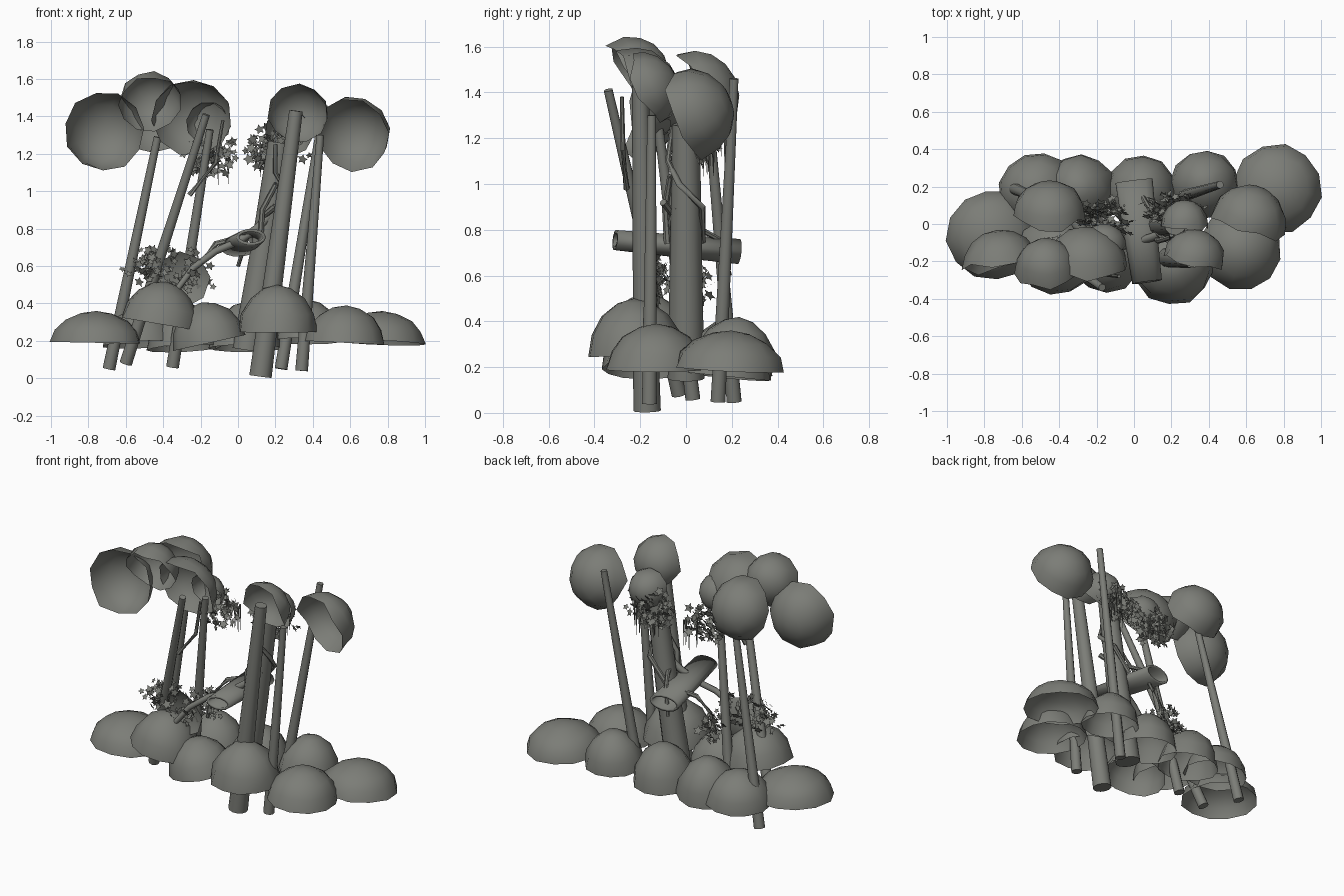
import bpy, bmesh, math, random
from mathutils import Vector

random.seed(4)
old = bpy.data.objects.get("Cube")
if old:
    bpy.data.objects.remove(old)

stone = bpy.data.materials.new("stone grey")
stone.use_nodes = True
COLOUR = (0.2, 0.205, 0.185, 1)
stone.diffuse_color = COLOUR
stone.node_tree.nodes["Principled BSDF"].inputs["Base Color"].default_value = COLOUR


def finish(name, bm, smooth=True):
    mesh = bpy.data.meshes.new(name)
    bm.to_mesh(mesh)
    bm.free()
    mesh.materials.append(stone)
    obj = bpy.data.objects.new(name, mesh)
    bpy.context.collection.objects.link(obj)
    if smooth:
        bpy.ops.object.select_all(action='DESELECT')
        obj.select_set(True)
        bpy.context.view_layer.objects.active = obj
        bpy.ops.object.shade_smooth_by_angle(angle=math.radians(50))
    return obj


def shell(name, centre, radius, height, axis, ragged=0.0, sides=12, rows=4, flare=1.0):
    """Open bowl whose rim lies at centre and whose crown points along axis."""
    bm = bmesh.new()
    turn = Vector(axis).to_track_quat('Z', 'Y')
    spin = random.random()
    rings = []
    for i in range(rows):
        a = math.pi / 2 * i / rows
        ring = []
        for j in range(sides):
            t = math.tau * (j + spin) / sides
            r = radius * math.cos(a) ** flare * random.uniform(0.96, 1.03)
            z = height * math.sin(a)
            if i == 0:
                z += random.uniform(-ragged, ragged)
            p = Vector((r * math.cos(t), r * math.sin(t), z))
            ring.append(bm.verts.new(turn @ p + Vector(centre)))
        rings.append(ring)
    top = bm.verts.new(turn @ Vector((0, 0, height)) + Vector(centre))
    for j in range(sides):
        k = (j + 1) % sides
        for low, high in zip(rings, rings[1:]):
            bm.faces.new((low[j], low[k], high[k], high[j]))
        bm.faces.new((rings[-1][j], rings[-1][k], top))
    finish(name, bm)


def tube(name, points, r0, r1, sides=10, flat=1.0, capped=True):
    """Tapered round bar along a path; flat squeezes it vertically."""
    pts = [Vector(p) for p in points]
    bm = bmesh.new()
    rings = []
    for i, p in enumerate(pts):
        d = (pts[min(i + 1, len(pts) - 1)] - pts[max(i - 1, 0)]).normalized()
        side = d.cross(Vector((0, 0, 1)) if abs(d.z) < 0.8 else Vector((0, 1, 0))).normalized()
        up = side.cross(d)
        r = r0 + (r1 - r0) * i / (len(pts) - 1)
        rings.append([bm.verts.new(p + r * (side * math.cos(math.tau * j / sides)
                                            + up * flat * math.sin(math.tau * j / sides)))
                      for j in range(sides)])
    for a, b in zip(rings, rings[1:]):
        for j in range(sides):
            k = (j + 1) % sides
            bm.faces.new((a[j], a[k], b[k], b[j]))
    if capped:
        bm.faces.new(rings[0][::-1])
        bm.faces.new(rings[-1])
    bmesh.ops.recalc_face_normals(bm, faces=bm.faces)
    return finish(name, bm)


def ivy(name, centre, size, count):
    """Cloud of small lobed leaves."""
    bm = bmesh.new()
    for _ in range(count):
        d = Vector([random.gauss(0, 1) for _ in range(3)]).normalized()
        d *= random.uniform(0.4, 1)
        p = Vector(centre) + Vector([a * b for a, b in zip(d, size)])
        face = Vector((random.gauss(0, .6), random.choice((-1, 1)), random.gauss(0, .6)))
        turn = face.to_track_quat('Z', 'Y')
        s = random.uniform(0.02, 0.034)
        verts = []
        for j in range(10):
            r = s if j % 2 == 0 else s * 0.5
            t = math.tau * j / 10
            verts.append(bm.verts.new(p + turn @ Vector((r * math.cos(t), r * math.sin(t), 0))))
        bm.faces.new(verts)
    finish(name, bm, False)


# low bushes around the foot
for c, r, h, axis in [
    ((-.76, -.06, .19), .245, .17, (.02, 0, 1)),
    ((-.42, -.17, .29), .215, .23, (.17, 0, 1)),
    ((-.15, -.17, .19), .2, .22, (-.22, 0, 1)),
    ((.21, -.22, .25), .215, .25, (0, -.03, 1)),
    ((.57, -.13, .19), .22, .2, (.05, 0, 1)),
    ((.765, .19, .19), .24, .17, (.04, .05, 1)),
    ((.38, .21, .2), .185, .22, (0, .1, 1)),
    ((.04, .17, .16), .195, .25, (0, .1, 1)),
    ((-.29, .18, .16), .195, .25, (-.05, .1, 1)),
    ((-.52, .18, .18), .205, .2, (-.05, .1, 1)),
]:
    shell("bush", c, r, h, axis, flare=1.12)

# tree crowns, open towards the front
for c, r, h, axis in [
    ((-.71, -.23, 1.32), .215, .2, (-.1, 1, -.05)),
    ((-.47, -.25, 1.47), .17, .18, (0, .85, .5)),
    ((-.45, .05, 1.39), .2, .18, (0, .9, .4)),
    ((-.25, -.2, 1.39), .215, .18, (.15, .9, .4)),
    ((.27, -.01, 1.31), .13, .14, (0, 1, .2)),
    ((.32, -.18, 1.41), .165, .15, (.15, .9, .35)),
    ((.61, .01, 1.3), .205, .2, (.25, .9, .35)),
    ((-.16, -.11, 1.36), .12, .11, (.1, .9, .4)),
]:
    shell("crown", c, r, h, axis, ragged=0.025, sides=11)

# trunks and thin poles
tube("main_trunk", [(.05, 0, .15), (.14, 0, .7), (.22, 0, 1.26)], .08, .06, 12)
tube("front_trunk", [(.12, -.17, .01), (.31, -.2, 1.43)], .06, .036, 12)
for a, b in [
    ((-.69, .21, .05), (-.43, .1, 1.29)),
    ((-.6, -.03, .08), (-.17, -.34, 1.41)),
    ((-.35, .03, .06), (-.15, -.13, 1.33)),
    ((.23, .14, .05), (.46, .21, 1.46)),
    ((.34, -.16, .04), (.44, -.15, 1.3)),
]:
    tube("pole", [a, b], .034, .02)
tube("twig", [(-.26, -.26, .98), (-.12, -.275, 1.15), (-.08, -.28, 1.38)], .014, .009, 7)

# hollow log lying across the trunk
log = tube("hollow_log", [(.07, -.31, .755), (.035, -.05, .73), (0, .23, .705)],
           .08, .1, 14, .56, capped=False)
wall = log.modifiers.new("wall", 'SOLIDIFY')
wall.thickness = .016
wall.offset = -1

# roots and vines
tube("root", [(-.33, -.2, .47), (-.24, -.17, .59), (-.12, -.14, .68), (0, -.1, .73),
              (.1, -.07, .8), (.2, -.03, .9)], .016, .024, 8)
for path in [
    [(.2, -.1, .92), (.13, -.05, .86), (.1, .05, .81), (.05, .14, .76), (0, .19, .6)],
    [(.12, -.08, .74), (.13, -.09, .9), (.2, -.07, 1.03), (.2, .05, 1.12), (.24, .07, 1.22)],
    [(.1, .07, .75), (.22, .07, .9), (.26, -.03, 1), (.2, -.08, 1.1), (.2, -.06, 1.25)],
    [(0, .1, .75), (-.12, .06, .72), (-.2, .03, .62), (-.24, .02, .45)],
]:
    tube("vine", path, .017, .011, 7)

# leaf clusters
ivy("lower_ivy", (-.37, -.14, .58), (.25, .07, .15), 110)
ivy("lower_back_ivy", (-.22, .04, .53), (.1, .08, .14), 40)
ivy("left_hanging_ivy", (-.14, .02, 1.19), (.15, .12, .13), 90)
ivy("right_hanging_ivy", (.21, .08, 1.22), (.18, .09, .14), 130)

# dense leafy patch
shell("leaf_patch", (-.3, -.15, .53), .15, .03, (0, 1, .1), ragged=.02, sides=8, rows=2)

# hanging tendrils
for _ in range(14):
    x, y = random.choice(((-.1, .08), (.2, .12)))
    x += random.uniform(-.09, .09)
    y += random.uniform(-.05, .05)
    z = random.uniform(1.03, 1.12)
    tube("tendril", [(x, y, z + .17), (x, y, z)], .007, .001, 5)
